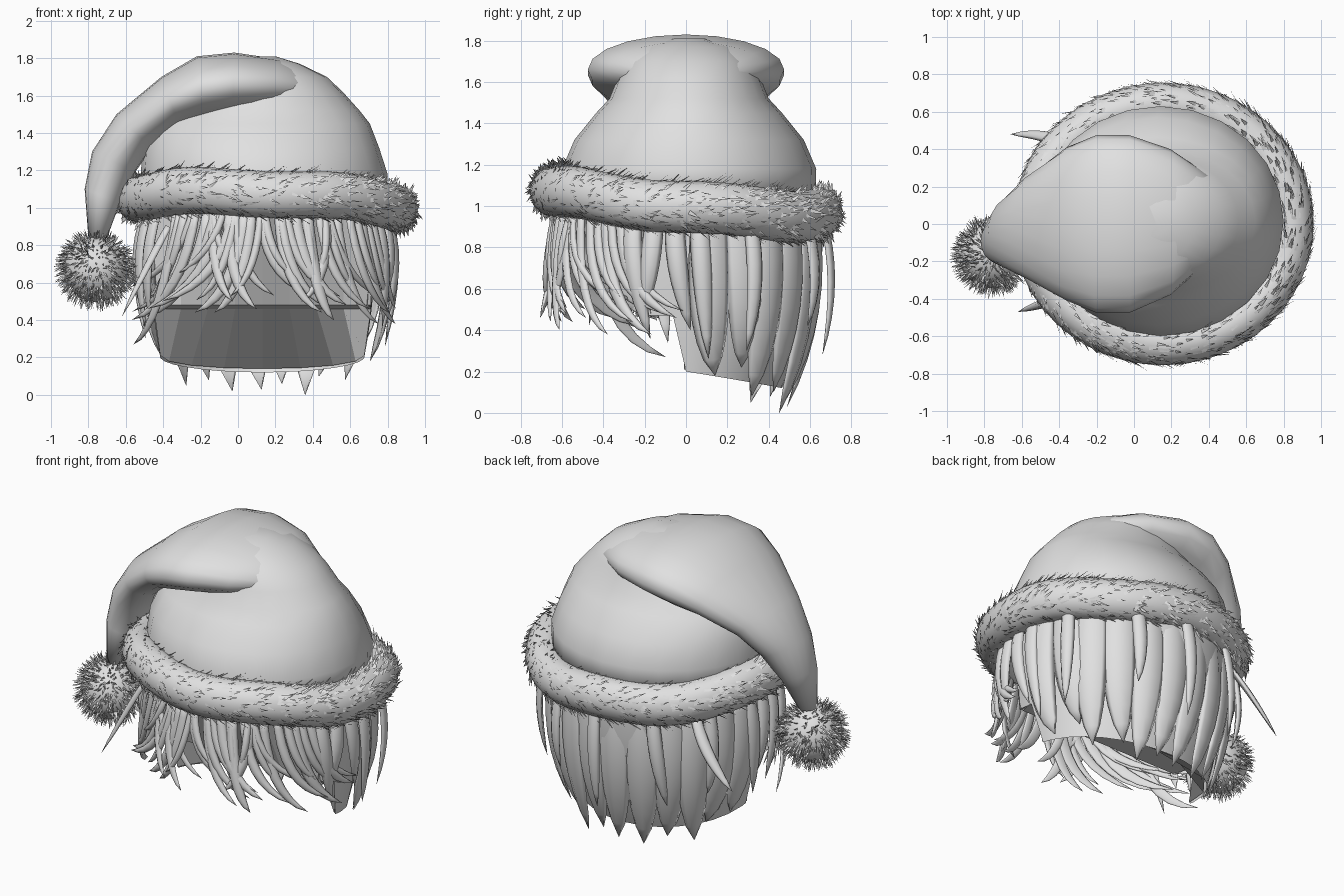
import bpy, math, random
from mathutils import Vector

if "Cube" in bpy.data.objects:
    bpy.data.objects.remove(bpy.data.objects["Cube"])

random.seed(7)
grey = bpy.data.materials.new("light grey")
grey.diffuse_color = (0.75, 0.75, 0.75, 1)
grey.use_nodes = True
grey.node_tree.nodes["Principled BSDF"].inputs["Base Color"].default_value = grey.diffuse_color
CX = 0.15                      # axis of the head in x
R = random.uniform


def make(name, verts, faces, smooth=True):
    me = bpy.data.meshes.new(name)
    me.from_pydata([tuple(v) for v in verts], [], faces)
    me.materials.append(grey)
    me.polygons.foreach_set("use_smooth", [smooth] * len(me.polygons))
    me.update()
    ob = bpy.data.objects.new(name, me)
    bpy.context.collection.objects.link(ob)
    return ob


def bridge(verts, faces, rings, closed=True, caps=True):
    """Join rings of equal size into a skin, appended to verts and faces."""
    base, n = len(verts), len(rings[0])
    for r in rings:
        verts.extend(r)
    for i in range(len(rings) - 1):
        for j in range(n if closed else n - 1):
            k = (j + 1) % n
            a, b = base + i * n, base + (i + 1) * n
            faces.append((a + j, a + k, b + k, b + j))
    if caps:
        faces.append(tuple(base + j for j in reversed(range(n))))
        faces.append(tuple(base + (len(rings) - 1) * n + j for j in range(n)))


def circle(n):
    return [(math.cos(2 * math.pi * j / n), math.sin(2 * math.pi * j / n)) for j in range(n)]


def polar(a, r, z):
    a = math.radians(a)
    return Vector((CX + 0.68 * r * math.cos(a), 0.66 * r * math.sin(a), z))


# hat body: stacked ellipses (z, x min, x max, half depth)
body = [(1.02, -.52, .80, .61), (1.18, -.52, .80, .615), (1.32, -.51, .755, .555), (1.45, -.46, .705, .45),
        (1.52, -.38, .65, .385), (1.62, -.28, .56, .345), (1.70, -.2, .475, .30), (1.77, -.1, .33, .22),
        (1.81, -.05, .2, .08)]
v, f = [], []
bridge(v, f, [[Vector(((a + b) / 2 + (b - a) / 2 * c, d * s + .015, z)) for c, s in circle(24)]
              for z, a, b, d in body])
make("hat_body", v, f)

# hat tail: folded over to the left (upper x, z, lower x, z, half width, centre y)
tail = [(.50, 1.62, .46, 1.54, .06, .05), (.42, 1.71, .35, 1.54, .24, .03), (.22, 1.795, .17, 1.51, .39, .01),
        (-.02, 1.83, -.03, 1.49, .475, 0), (-.22, 1.81, -.18, 1.46, .475, 0), (-.41, 1.70, -.31, 1.43, .41, 0),
        (-.65, 1.50, -.46, 1.32, .28, -.02), (-.78, 1.30, -.55, 1.19, .19, -.05),
        (-.82, 1.10, -.63, 1.03, .12, -.09), (-.80, .84, -.70, .84, .06, -.14)]
v, f = [], []
rings = []
for ux, uz, lx, lz, w, cy in tail:
    rings.append([Vector(((ux + lx) / 2 + (ux - lx) / 2 * c, cy + w * s, (uz + lz) / 2 + (uz - lz) / 2 * c))
                  for c, s in circle(20)])
bridge(v, f, rings)
make("hat_tail", v, f)


# fur helpers
def tuft(verts, faces, p, d, side, w):
    b = len(verts)
    verts.extend([p - side * w, p + side * w, p + d])
    faces.append((b, b + 1, b + 2))


def band_point(a, b, r=1.0):
    """Point on the tilted fur ring: a round the head, b round the tube."""
    c, s = math.cos(a), math.sin(a)
    rad = .115 * r * math.cos(b)
    z = 1.02 - .06 * s - .025 * c + .125 * r * math.sin(b) + .01 * math.sin(5 * a)
    return Vector((CX + .005 + (.69 + rad) * c, (.64 + rad) * s, z))


# fur band
v, f = [], []
rings = []
for i in range(49):
    a = 2 * math.pi * (i % 48) / 48
    rings.append([band_point(a, 2 * math.pi * j / 12) for j in range(12)])
bridge(v, f, rings, caps=False)
make("fur_band", v, f)
v, f = [], []
for i in range(1800):
    a, b = R(0, 6.283), R(-2.0, 2.3)
    p = band_point(a, b, .98)
    nrm = (band_point(a, b, 1.2) - p).normalized()
    tan = Vector((-math.sin(a), math.cos(a), R(-.5, .5)))
    d = (nrm * R(.12, .4) + tan * R(.6, 1)).normalized() * R(.04, .08)
    tuft(v, f, p, d, nrm.cross(tan).normalized(), R(.006, .012))
make("fur_band_tufts", v, f, False)

# pom-pom with radial tufts
PC, PR = Vector((-.76, -.17, .67)), .175
bpy.ops.mesh.primitive_uv_sphere_add(segments=20, ring_count=12, radius=PR, location=PC)
ob = bpy.context.object
ob.name = "pompom"
ob.data.materials.append(grey)
bpy.ops.object.shade_smooth()
v, f = [], []
for i in range(1000):
    n = Vector((random.gauss(0, 1), random.gauss(0, 1), random.gauss(0, 1))).normalized()
    side = n.cross(Vector((R(-1, 1), R(-1, 1), R(-1, 1)))).normalized()
    d = (n + side.cross(n) * R(-.5, .5) + Vector((0, 0, -.4))).normalized() * R(.04, .07)
    tuft(v, f, PC + n * PR * .97, d, side, .007)
make("pompom_tufts", v, f, False)


# hair shell: open at the face, short in front of the ears
def shell_point(a, z):
    q = max(0, (.9 - z) / .78)
    c, s = math.cos(math.radians(a)), math.sin(math.radians(a))
    return Vector((CX - .02 + (.61 - .08 * q * q) * c, (.665 - .2 * q * q) * s, z))


def hem(a):
    s = math.sin(math.radians(a))
    return .47 if s < -.02 else .2 - .08 * s


v, f = [], []
angles = list(range(-18, 0, 6)) + [0, 4] + list(range(8, 173, 12)) + [176, 180] + list(range(184, 199, 7))
bridge(v, f, [[shell_point(a, 1.0 + (hem(a) - 1.0) * k / 7) for a in angles] for k in range(8)],
       closed=False, caps=False)
make("hair_shell", v, f)

# crude lining that closes the wig: forehead, crease across, down to the nape
rows = [[], [], [], []]
for i in range(9):
    t = i / 8
    x = -1 + 2 * t
    arc = 1 - x * x
    rows[0].append(Vector((CX - .02 + .58 * x, -.2 - .25 * arc, .95)))
    rows[1].append(Vector((CX - .02 + .58 * x, -.17, .48)))
    rows[2].append(Vector((CX - .02 + .58 * x, .0, .46)))
    rows[3].append(shell_point(180 - 180 * t, .2 - .07 * arc) + Vector((0, -.01, .01)))
v, f = [], []
bridge(v, f, rows, closed=False, caps=False)
make("wig_lining", v, f, False)


# hair locks: tapered flat tubes along a bent path
def lock(verts, faces, p0, p1, p2, w, th, steps=8, sides=8):
    rings = []
    for i in range(steps + 1):
        t = i / steps
        p = p0 * (1 - t) ** 2 + p1 * 2 * t * (1 - t) + p2 * t * t
        d = ((p1 - p0) * (1 - t) + (p2 - p1) * t).normalized()
        out = Vector((p.x - CX, p.y, 0)).normalized()
        side = d.cross(out).normalized()
        out = side.cross(d)
        g = (.65 + 1.2 * t) * (1 - t) ** .75 + .01
        rings.append([p + side * c * w * g + out * (s * th * g - c * c * w * g * .25) for c, s in circle(sides)])
    bridge(verts, faces, rings)


# fringe: (root angle, tip angle, tip height), parted in the middle, hooked outward
fringe = [(-138, -172, .27), (-132, -178, .46), (-126, -166, .40), (-119, -160, .42), (-112, -150, .46),
          (-106, -138, .5), (-100, -124, .44), (-97, -114, .44), (-108, -94, .46), (-116, -104, .5),
          (-76, -54, .48), (-84, -66, .44), (-92, -70, .54), (-70, -60, .40), (-64, -42, .46),
          (-60, -74, .5), (-54, -33, .38), (-47, -22, .44), (-38, -14, .38), (-30, -4, .46)]
v, f = [], []
for a0, a1, z in fringe:
    for m in range(2):
        j, e = R(-5, 5) * m, R(-9, 9) * m
        zt = z + m * R(.02, .18)
        lock(v, f, polar(a0 + j, .95, 1.0), polar(a0 * .95 + a1 * .05 + j, R(1.03, 1.1), zt + .12),
             polar(a1 + e, R(.95, 1.1), zt), R(.036, .046) - .01 * m, .018)
make("fringe", v, f)

# side locks over the ears
v, f = [], []
for a, tip, z in [(-24, -16, .36), (-14, -20, .46), (-5, 2, .4), (6, 10, .26),
                  (-156, -163, .4), (-168, -172, .34), (-178, -183, .4), (-188, -184, .3)]:
    lock(v, f, polar(a, .95, .97), polar(a, 1.09, .72), polar(tip, .95, z), .065, .028)
make("side_locks", v, f)

# wide back locks hugging the shell down to the nape
v, f = [], []
backs = [.18, .22, .08, .1, .0, .06, .03, .02, .08, .05, .16, .2]
for i, z in enumerate(backs):
    a = 11 + i * 158 / 11
    s = math.sin(math.radians(a))
    lock(v, f, polar(a, .95, .98), polar(a + R(-3, 3), 1.07, .48), polar(a + R(-5, 5), .87 - .13 * s, z), .13, .022)
# looser outer locks
for a, z in [(28, .3), (62, .42), (88, .28), (118, .34), (146, .4)]:
    lock(v, f, polar(a, 1.0, .95), polar(a + 2, 1.13, .65), polar(a + R(-9, 9), 1.0, z), .055, .024)
make("back_locks", v, f)

# two stray wisps sticking out on the left
v, f = [], []
lock(v, f, polar(140, .98, .9), Vector((-.46, .5, .72)), Vector((-.66, .48, .52)), .045, .018)
lock(v, f, polar(218, .98, .9), Vector((-.46, -.42, .75)), Vector((-.62, -.47, .42)), .035, .018)
make("stray_wisps", v, f)
